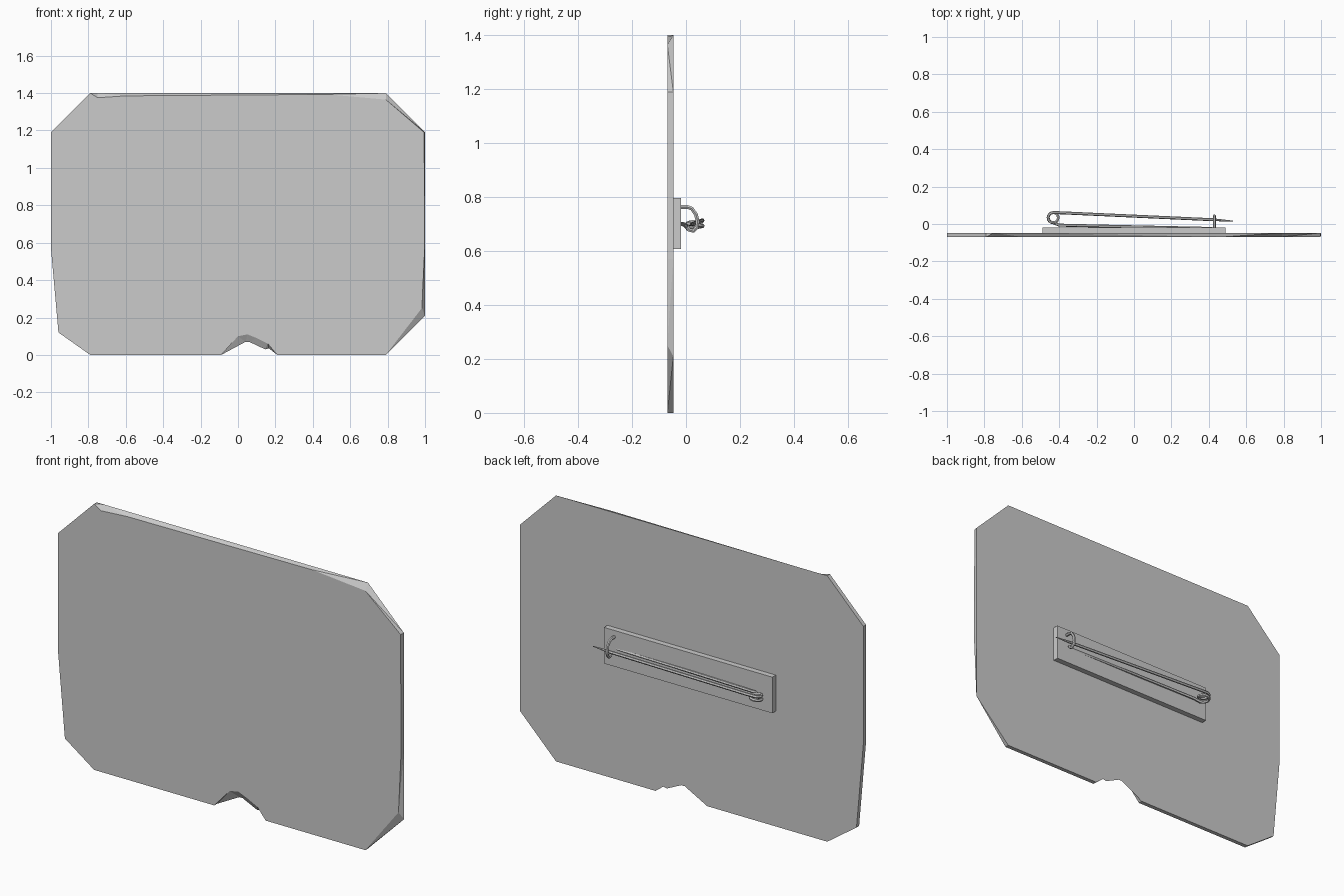
import bpy, bmesh, math

if "Cube" in bpy.data.objects:
    bpy.data.objects.remove(bpy.data.objects["Cube"])


def loft_plate(name, front, back, y0, y1):
    """Solid slab between a front outline and a matching back outline."""
    bm = bmesh.new()
    f = [bm.verts.new((x, y0, z)) for x, z in front]
    b = [bm.verts.new((x, y1, z)) for x, z in back]
    bm.faces.new(f)
    bm.faces.new(b[::-1])
    n = len(f)
    for i in range(n):
        j = (i + 1) % n
        bm.faces.new((f[i], b[i], b[j], f[j]))
    bmesh.ops.recalc_face_normals(bm, faces=bm.faces)
    bmesh.ops.triangulate(bm, faces=bm.faces)
    me = bpy.data.meshes.new(name)
    bm.to_mesh(me)
    bm.free()
    ob = bpy.data.objects.new(name, me)
    bpy.context.collection.objects.link(ob)
    return ob


def wire(name, pts, radius, taper=0):
    """Round wire along a path; the last 'taper' points narrow to a tip."""
    cu = bpy.data.curves.new(name, 'CURVE')
    cu.dimensions = '3D'
    cu.bevel_depth = radius
    cu.bevel_resolution = 1
    cu.use_fill_caps = True
    sp = cu.splines.new('POLY')
    sp.points.add(len(pts) - 1)
    for p, co in zip(sp.points, pts):
        p.co = (*co, 1)
    for k in range(taper):
        sp.points[-1 - k].radius = 0.25 + 0.75 * k / taper
    ob = bpy.data.objects.new(name, cu)
    bpy.context.collection.objects.link(ob)
    bpy.ops.object.select_all(action='DESELECT')
    ob.select_set(True)
    bpy.context.view_layer.objects.active = ob
    bpy.ops.object.convert(target='MESH')
    bpy.ops.object.shade_smooth_by_angle(angle=math.radians(50))
    return ob


# badge plate: chipped corners and a broken notch in the bottom edge
front = [(-1, 1.19), (-0.79, 1.4), (-0.75, 1.375), (-0.6, 1.385), (0.48, 1.393),
         (0.79, 1.365), (0.995, 1.19), (0.998, 0.57), (0.983, 0.25), (0.79, 0),
         (0.21, 0), (0.16, 0.06), (0.1, 0.09), (0.05, 0.11), (0, 0.10),
         (-0.09, 0), (-0.79, 0), (-0.96, 0.12), (-1, 0.57)]
back = [(-1, 1.19), (-0.79, 1.4), (-0.75, 1.4), (-0.6, 1.4), (0.48, 1.4),
        (0.79, 1.4), (1, 1.19), (1, 0.57), (1, 0.21), (0.79, 0),
        (0.21, 0), (0.165, 0.035), (0.145, 0.03), (0.06, 0.07), (0.04, 0.07),
        (-0.09, 0), (-0.79, 0), (-0.96, 0.12), (-1, 0.57)]
loft_plate("badge_plate", front, back, -0.069, -0.047)

# backing bar that carries the pin
bar = [(-0.49, 0.607), (0.49, 0.607), (0.49, 0.797), (-0.49, 0.797)]
loft_plate("backing_bar", bar, bar, -0.05, -0.018)

# safety pin: base arm, spring coil and upper arm as one wire
cx, cy, r = -0.432, 0.034, 0.027
path = [(0.42, -0.024, 0.70), (0.0, -0.015, 0.70), (-0.40, -0.006, 0.698)]
steps = 24
for i in range(steps + 1):
    a = -math.pi / 2 - 3 * math.pi * i / steps
    path.append((cx + r * math.cos(a), cy + r * math.sin(a),
                 0.683 + 0.03 * i / steps))
path += [(-0.39, 0.060, 0.712), (0.42, 0.023, 0.70), (0.53, 0.016, 0.70)]
wire("pin_wire", path, 0.008, taper=1)

# catch hook that holds the pin tip
hook = [(0.43, -0.025, 0.763), (0.43, 0.005, 0.763), (0.43, 0.022, 0.757),
        (0.43, 0.037, 0.735), (0.43, 0.043, 0.71), (0.43, 0.040, 0.687),
        (0.43, 0.028, 0.674), (0.43, 0.012, 0.678), (0.43, 0.004, 0.69)]
wire("catch_hook", hook, 0.008)
